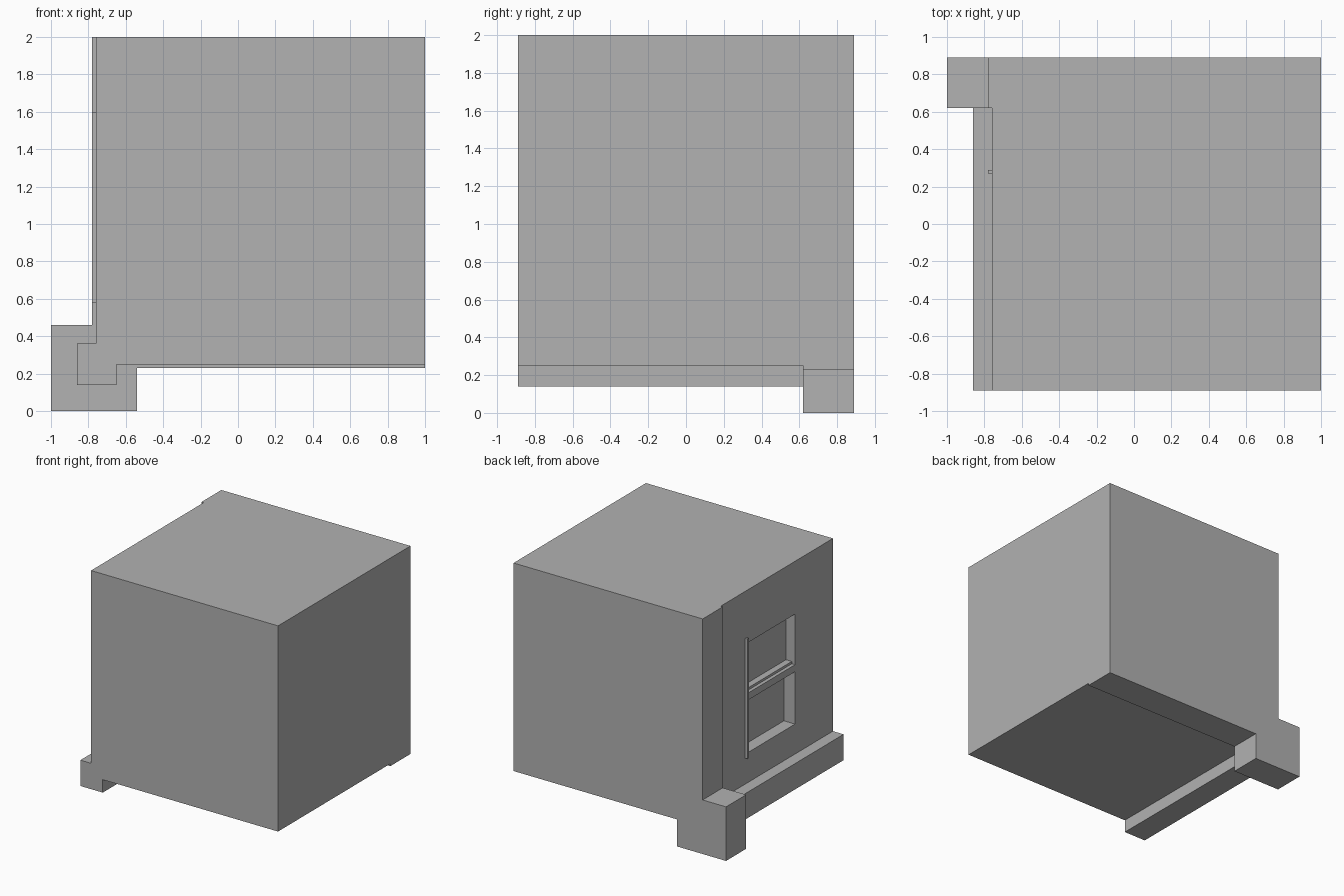
import bpy
import bmesh

if "Cube" in bpy.data.objects:
    bpy.data.objects.remove(bpy.data.objects["Cube"], do_unlink=True)

grey = bpy.data.materials.new("plain_grey")
grey.use_nodes = True
colour = (0.445, 0.445, 0.445, 1)
grey.diffuse_color = colour
grey.node_tree.nodes["Principled BSDF"].inputs["Base Color"].default_value = colour


def extrude_profile(name, profile, y0, y1):
    """Extrude an x-z outline along y into a closed solid."""
    bm = bmesh.new()
    face = bm.faces.new([bm.verts.new((x, y0, z)) for x, z in profile])
    result = bmesh.ops.extrude_face_region(bm, geom=[face], use_keep_orig=True)
    verts = [v for v in result["geom"] if isinstance(v, bmesh.types.BMVert)]
    bmesh.ops.translate(bm, verts=verts, vec=(0, y1 - y0, 0))
    bmesh.ops.recalc_face_normals(bm, faces=bm.faces)
    mesh = bpy.data.meshes.new(name)
    bm.to_mesh(mesh)
    bm.free()
    mesh.materials.append(grey)
    obj = bpy.data.objects.new(name, mesh)
    bpy.context.collection.objects.link(obj)
    return obj


def box(name, x0, x1, y0, y1, z0, z1):
    return extrude_profile(name, [(x0, z0), (x1, z0), (x1, z1), (x0, z1)], y0, y1)


def stepped_outline(wall, beam_out, beam_in, beam_low, beam_top, floor):
    """Outline of a tall block with a beam along its lower -x corner."""
    return [(beam_out, beam_low), (beam_in, beam_low), (beam_in, floor),
            (1, floor), (1, 2), (wall, 2), (wall, beam_top), (beam_out, beam_top)]


BACK, SPLIT, FRONT = 0.89, 0.62, -0.89
WALL = -0.76

# Main block with the sill beam, and the thicker back wall with its footing
main_block = extrude_profile(
    "main_block", stepped_outline(WALL, -0.86, -0.65, 0.14, 0.36, 0.25), FRONT, SPLIT)
extrude_profile(
    "back_wall_and_footing", stepped_outline(-0.78, -1, -0.54, 0, 0.46, 0.23), SPLIT, BACK)

# Window recesses: lower sash, upper sash and the step on the meeting rail
recesses = [("lower_sash", 0.104, 0.615, 1.06),
            ("upper_sash", 0.085, 1.14, 1.55),
            ("rail_step", 0.03, 1.12, 1.55)]
for name, depth, low, high in recesses:
    cutter = box(name + "_cutter", WALL - 0.1, WALL + depth, -0.38, 0.26, low, high)
    cutter.hide_render = True
    cut = main_block.modifiers.new(name, 'BOOLEAN')
    cut.operation = 'DIFFERENCE'
    cut.solver = 'EXACT'
    cut.object = cutter
    bpy.context.view_layer.objects.active = main_block
    bpy.ops.object.modifier_apply(modifier=cut.name)
    bpy.data.objects.remove(cutter, do_unlink=True)

# Slim upright trim beside the window
box("window_trim", -0.78, WALL, 0.27, 0.29, 0.58, 1.60)
